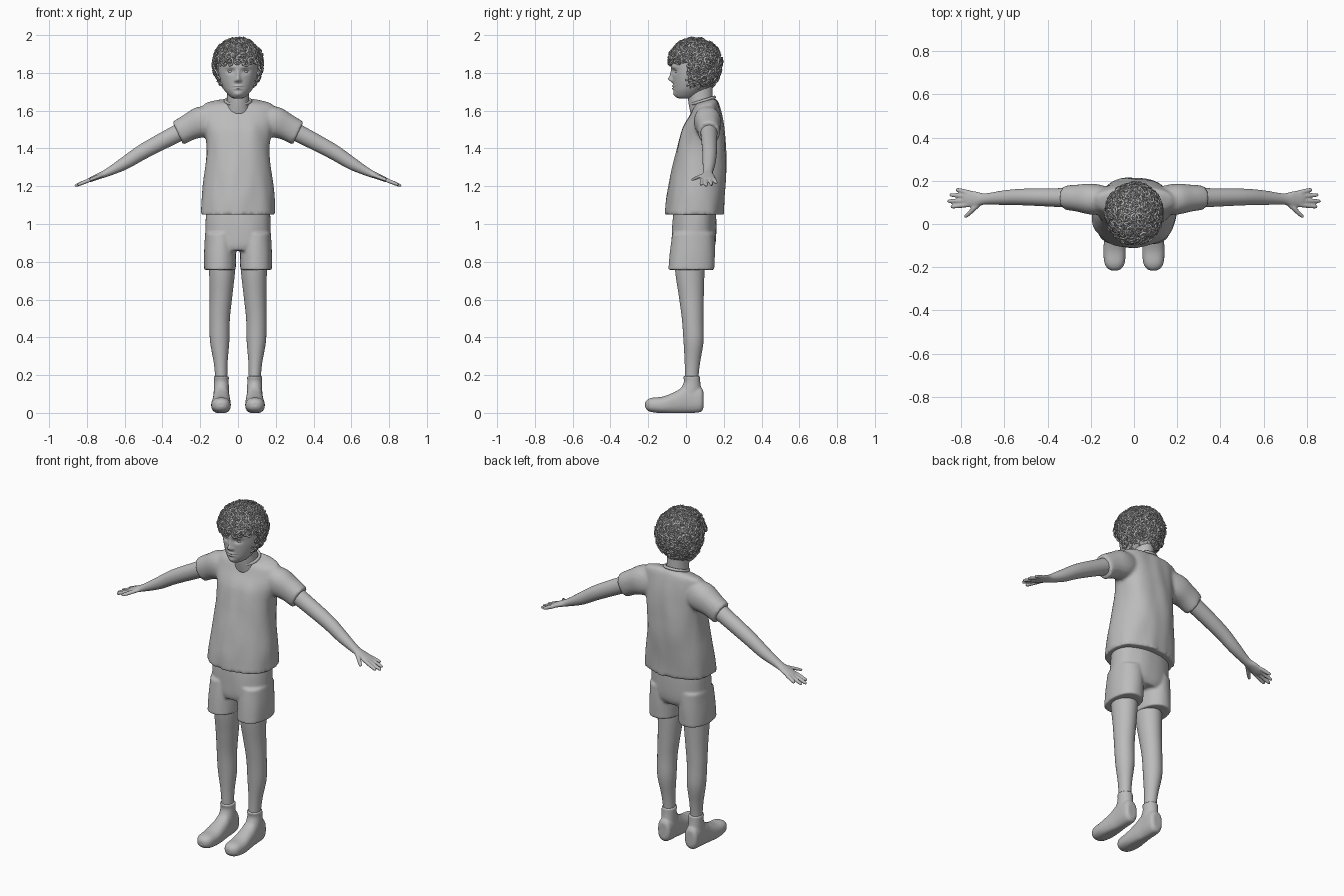
import bpy, bmesh, math, random
from mathutils import Vector, noise

random.seed(4)
if "Cube" in bpy.data.objects:
    bpy.data.objects.remove(bpy.data.objects["Cube"])

GREY = (0.5, 0.5, 0.5, 1)
clay = bpy.data.materials.new("plain grey")
clay.use_nodes = True
clay.diffuse_color = GREY
clay.node_tree.nodes["Principled BSDF"].inputs["Base Color"].default_value = GREY

X, Y, Z = Vector((1, 0, 0)), Vector((0, 1, 0)), Vector((0, 0, 1))
ARM_UP = Vector((0.42, 0, 0.907))

def smooth_rings(rings, sub):
    """Catmull-Rom interpolation of (x, y, z, radius_u, radius_v) rings."""
    r = [Vector(p) for p in rings]
    r = [r[0] * 2 - r[1]] + r + [r[-1] * 2 - r[-2]]
    out = []
    for a, b, c, d in zip(r, r[1:], r[2:], r[3:]):
        for i in range(sub):
            t = i / sub
            out.append((b * 2 + (c - a) * t + (a * 2 - b * 5 + c * 4 - d) * t**2
                        + (b * 3 - a - c * 3 + d) * t**3) / 2)
    return out + [r[-2]]

def loft(bm, rings, u=X, v=Y, n=40, sub=6, p=2.0, side=1, warp=None):
    """Closed tube through superelliptical rings."""
    loops = []
    for r in smooth_rings(rings, sub):
        loop = []
        for i in range(n):
            c, s = math.cos(math.tau * i / n), math.sin(math.tau * i / n)
            c = math.copysign(abs(c) ** (2 / p), c)
            s = math.copysign(abs(s) ** (2 / p), s)
            co = Vector(r[:3]) + u * (max(r[3], 0.001) * c) + v * (max(r[4], 0.001) * s)
            co = warp(co) if warp else co
            co.x *= side
            loop.append(bm.verts.new(co))
        loops.append(loop)
    faces = [bm.faces.new(loops[0]), bm.faces.new(loops[-1])]
    for a, b in zip(loops, loops[1:]):
        faces += [bm.faces.new((a[i - 1], a[i], b[i], b[i - 1])) for i in range(n)]
    bmesh.ops.recalc_face_normals(bm, faces=faces)

def finish(name, bm, voxel=0, relax=0, mirror=False):
    """Turn the bmesh into an object, fusing overlapping tubes if a voxel size is given."""
    mesh = bpy.data.meshes.new(name)
    bm.to_mesh(mesh)
    bm.free()
    mesh.materials.append(clay)
    mesh.polygons.foreach_set("use_smooth", [True] * len(mesh.polygons))
    ob = bpy.data.objects.new(name, mesh)
    bpy.context.collection.objects.link(ob)
    if voxel:
        m = ob.modifiers.new("fuse", "REMESH")
        m.mode, m.voxel_size, m.use_smooth_shade = "VOXEL", voxel, True
        m = ob.modifiers.new("relax", "SMOOTH")
        m.factor, m.iterations = 0.5, relax
    if mirror:
        ob.modifiers.new("mirror", "MIRROR")

def name_primitive(name):
    ob = bpy.context.object
    ob.name = name
    ob.data.materials.append(clay)
    bpy.ops.object.shade_smooth()
    return ob

def vertical(rows, x=0):
    """Rows of (z, front y, back y, half width) to rings."""
    return [(x, (f + b) / 2, z, w, (b - f) / 2) for z, f, b, w in rows]

def folds(co, amount=0.005):
    """Soft cloth folds running mostly up and down."""
    k = noise.noise(Vector((co.x * 14, co.y * 14, co.z * 5)))
    return co + Vector((co.x, co.y - 0.05, 0)).normalized() * (k * amount)

# Shirt: body and short sleeves, higher at the back of the collar
def shirt_shape(co):
    co = folds(co, 0.008)
    co.z += (co.y - 0.09) * 0.3 * max(0, co.z - 1.5) / 0.15
    return co

bm = bmesh.new()
loft(bm, vertical([(1.05, -0.11, 0.20, 0.195), (1.15, -0.10, 0.205, 0.188), (1.3, -0.07, 0.212, 0.172),
                   (1.42, -0.045, 0.21, 0.168), (1.52, -0.015, 0.2, 0.182), (1.59, 0.02, 0.185, 0.188),
                   (1.63, 0.04, 0.17, 0.175), (1.648, 0.055, 0.15, 0.11)]), n=72, p=2.3, warp=shirt_shape)
for side in (1, -1):
    loft(bm, [(0.318, 0.122, 1.48, 0.056, 0.066), (0.26, 0.12, 1.512, 0.063, 0.07),
              (0.19, 0.115, 1.54, 0.072, 0.083), (0.11, 0.11, 1.56, 0.06, 0.075)],
         u=Y, v=ARM_UP, p=2.2, side=side, warp=folds)
finish("shirt", bm, 0.01, 2)

# Collar band
bpy.ops.mesh.primitive_torus_add(major_radius=0.066, minor_radius=0.008,
                                 location=(0, 0.088, 1.652), rotation=(0.3, 0, 0))
name_primitive("collar")

# Shorts: hips and two wide legs
bm = bmesh.new()
loft(bm, vertical([(0.86, -0.07, 0.14, 0.14), (0.9, -0.078, 0.155, 0.168),
                   (1.0, -0.072, 0.16, 0.172), (1.1, -0.06, 0.16, 0.165)]), n=64, p=2.3, warp=folds)
for side in (1, -1):
    loft(bm, vertical([(0.757, -0.093, 0.15, 0.084), (0.85, -0.085, 0.152, 0.084),
                       (0.95, -0.072, 0.15, 0.08)], 0.095), p=2.2, side=side, warp=folds)
finish("shorts", bm, 0.008, 2)

# Legs
bm = bmesh.new()
loft(bm, [(0.083, 0.022, 0.9, 0.072, 0.08), (0.084, 0.02, 0.76, 0.069, 0.078),
          (0.09, 0.028, 0.62, 0.06, 0.066), (0.097, 0.035, 0.5, 0.054, 0.057),
          (0.097, 0.04, 0.38, 0.051, 0.053), (0.092, 0.034, 0.27, 0.037, 0.041),
          (0.089, 0.03, 0.19, 0.032, 0.036), (0.089, 0.03, 0.12, 0.032, 0.036)])
finish("legs", bm, mirror=True)

# Ankle-high shoes with flat soles
bm = bmesh.new()
loft(bm, [(0.088, 0.092, 0.07, 0.025, 0.045), (0.088, 0.075, 0.07, 0.04, 0.066),
          (0.088, 0.0, 0.072, 0.043, 0.074), (0.088, -0.05, 0.056, 0.047, 0.06),
          (0.09, -0.12, 0.042, 0.052, 0.045), (0.09, -0.18, 0.042, 0.047, 0.038),
          (0.09, -0.205, 0.042, 0.033, 0.028), (0.09, -0.216, 0.042, 0.015, 0.013)],
     v=Z, p=2.4, warp=lambda co: Vector((co.x, co.y, max(co.z, 0))))
loft(bm, vertical([(0.195, -0.016, 0.074, 0.04), (0.16, -0.012, 0.076, 0.039),
                   (0.1, -0.04, 0.084, 0.041), (0.04, -0.04, 0.085, 0.038)], 0.088))
finish("shoes", bm, 0.006, 2, mirror=True)

# Arms with flat hands, fingers and thumb
bm = bmesh.new()
loft(bm, [(0.25, 0.12, 1.515, 0.048, 0.05), (0.34, 0.122, 1.47, 0.044, 0.046),
          (0.5, 0.125, 1.385, 0.039, 0.041), (0.6, 0.122, 1.322, 0.034, 0.034),
          (0.69, 0.116, 1.273, 0.026, 0.021), (0.735, 0.115, 1.254, 0.036, 0.016),
          (0.775, 0.117, 1.237, 0.039, 0.013), (0.79, 0.118, 1.231, 0.032, 0.01)], u=Y, v=ARM_UP, n=32)
for x0, y0, x1, y1 in ((0.765, 0.089, 0.85, 0.079), (0.765, 0.108, 0.865, 0.106),
                       (0.765, 0.128, 0.855, 0.135), (0.765, 0.146, 0.825, 0.16),
                       (0.715, 0.095, 0.785, 0.03)):
    finger = []
    for t, r in ((0, 0.011), (0.5, 0.0105), (0.9, 0.0085), (1, 0.004)):
        x = x0 + (x1 - x0) * t
        finger.append((x, y0 + (y1 - y0) * t, 1.237 - (x - 0.775) * 0.4, r, r))
    loft(bm, finger, u=Vector((y0 - y1, x1 - x0, 0)).normalized(), v=ARM_UP, n=12, sub=4)
finish("arms_and_hands", bm, 0.005, 1, mirror=True)

# Neck
bm = bmesh.new()
loft(bm, vertical([(1.58, 0.025, 0.15, 0.07), (1.65, 0.012, 0.142, 0.059), (1.77, 0.0, 0.14, 0.056)]))
finish("neck", bm)

# Head: features are soft bumps (x, z, width, height, depth) on the front
BUMPS = [(0, 1.766, 0.012, 0.014, 0.02), (0, 1.79, 0.009, 0.024, 0.011), (0.012, 1.759, 0.007, 0.008, 0.009),
         (0.038, 1.808, 0.02, 0.013, -0.011), (0.04, 1.831, 0.03, 0.009, 0.005), (0, 1.73, 0.02, 0.005, 0.009),
         (0, 1.717, 0.017, 0.006, 0.008), (0, 1.7235, 0.025, 0.0025, -0.004), (0, 1.687, 0.022, 0.013, 0.008)]

def face(co):
    if co.y < 0.02:
        for x, z, w, h, d in BUMPS:
            co.y -= d * math.exp(-((abs(co.x) - x) / w) ** 2 - ((co.z - z) / h) ** 2)
    return co

bm = bmesh.new()
loft(bm, vertical([(1.664, -0.035, 0.03, 0.018), (1.673, -0.052, 0.06, 0.04), (1.7, -0.063, 0.1, 0.066),
                   (1.73, -0.067, 0.14, 0.085), (1.77, -0.071, 0.16, 0.098), (1.81, -0.075, 0.172, 0.104),
                   (1.86, -0.078, 0.175, 0.105), (1.91, -0.066, 0.165, 0.098), (1.95, -0.03, 0.13, 0.07),
                   (1.965, 0.02, 0.08, 0.03)]), n=104, sub=9, warp=face)
finish("head", bm)

# Eyes, ears and eyelids
for side, word in ((1, "left"), (-1, "right")):
    for part, loc, size in (("eye", (0.038, -0.044, 1.808), (0.016, 0.015, 0.012)),
                            ("ear", (0.106, 0.045, 1.79), (0.01, 0.022, 0.032))):
        bpy.ops.mesh.primitive_uv_sphere_add(segments=24, ring_count=14, radius=1,
                                             location=(side * loc[0], *loc[1:]), scale=size)
        name_primitive(word + "_" + part)
    bpy.ops.mesh.primitive_torus_add(major_radius=0.016, minor_radius=0.003, major_segments=24, minor_segments=8,
                                     location=(side * 0.038, -0.054, 1.808), rotation=(math.pi / 2, 0, side * 0.25))
    name_primitive(word + "_eyelids").scale.y = 0.55

# Hair: lumpy cap plus spiral curls, open over the face
def scalp(d, grow):
    height = 0.125 if d.z > 0 else 0.145
    return Vector((0, 0.047, 1.85)) + Vector((d.x * 0.123, d.y * 0.133, d.z * height)) * grow

def has_hair(co):
    return co.z > 1.855 or (co.y > 0.015 and co.z > 1.70)

bm = bmesh.new()
bmesh.ops.create_icosphere(bm, subdivisions=5, radius=1)
for vert in bm.verts:
    vert.co = scalp(vert.co, 1 + 0.08 * noise.noise(vert.co * 6))
bare = [f for f in bm.faces if not has_hair(f.calc_center_median())]
bmesh.ops.delete(bm, geom=bare, context="FACES")
finish("hair_cap", bm)

curls = bpy.data.curves.new("hair_curls", "CURVE")
curls.dimensions, curls.bevel_depth, curls.bevel_resolution = "3D", 0.0065, 0
COUNT, STEPS = 580, 12
for i in range(COUNT):
    h, a = 1 - 2 * (i + 0.5) / COUNT, i * math.pi * (3 - math.sqrt(5))
    d = Vector((math.cos(a) * math.sqrt(1 - h * h), math.sin(a) * math.sqrt(1 - h * h), h))
    root = scalp(d, random.uniform(0.99, 1.08))
    if has_hair(root):
        t1 = d.orthogonal().normalized()
        t2 = d.cross(t1)
        turn, size = random.uniform(0, math.tau), random.uniform(0.014, 0.024)
        spline = curls.splines.new("POLY")
        spline.points.add(STEPS - 1)
        for k, pt in enumerate(spline.points):
            t = k / (STEPS - 1)
            ang, r = turn + t * 7.5, size * (1 - 0.6 * t)
            co = root + (t1 * math.cos(ang) + t2 * math.sin(ang)) * r + d * (0.012 * t - 0.004)
            pt.co, pt.radius = (*co, 1), 1.1 - 0.6 * t
curls.materials.append(clay)
bpy.context.collection.objects.link(bpy.data.objects.new("hair_curls", curls))
